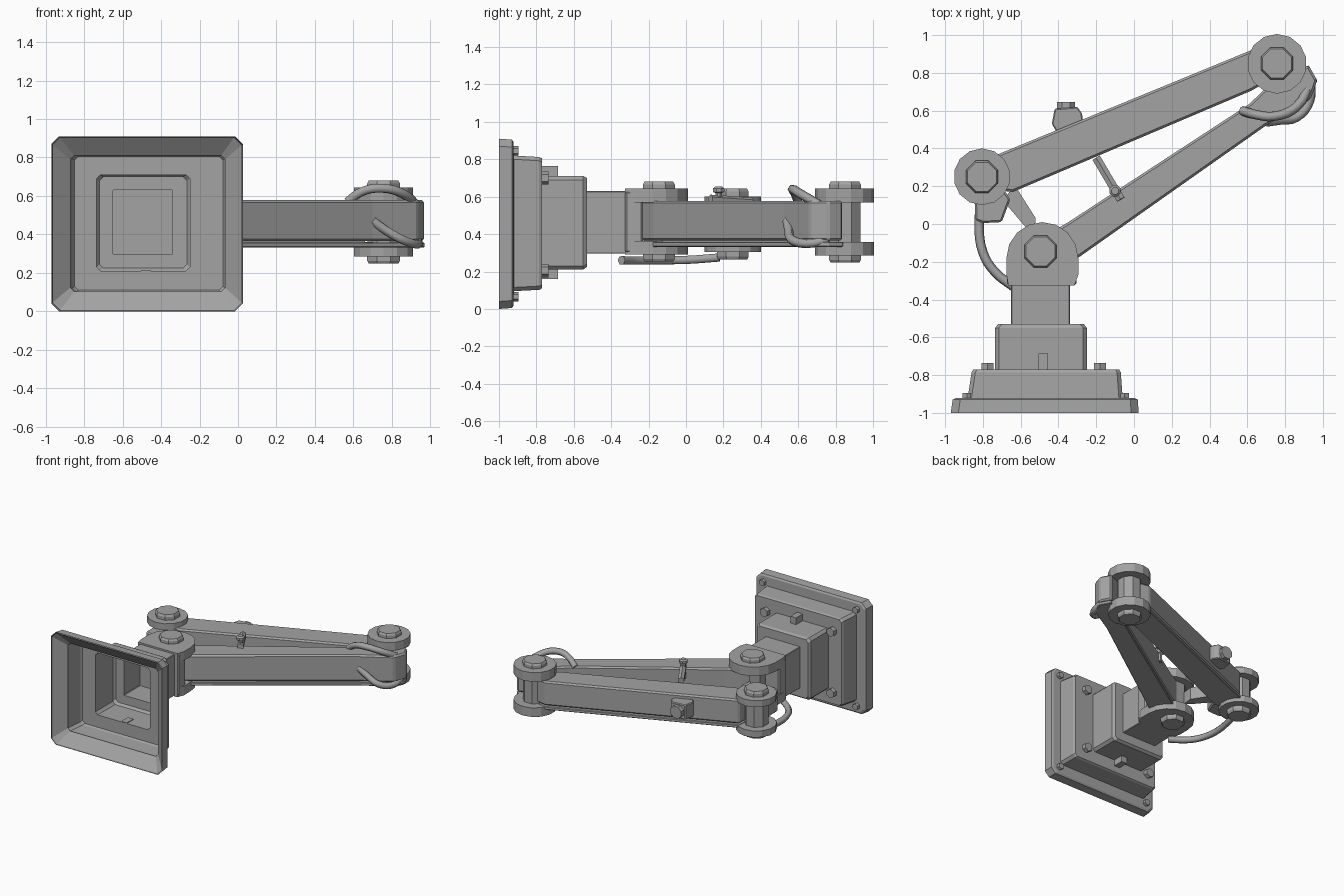
import bpy, bmesh
from math import cos, sin, pi
from mathutils import Vector

if "Cube" in bpy.data.objects:
    bpy.data.objects.remove(bpy.data.objects["Cube"])

grey = bpy.data.materials.new("dark_grey")
grey.diffuse_color = (.37, .37, .37, 1)
grey.use_nodes = True
grey.node_tree.nodes["Principled BSDF"].inputs["Base Color"].default_value = grey.diffuse_color


def link(name, data):
    ob = bpy.data.objects.new(name, data)
    data.materials.append(grey)
    bpy.context.collection.objects.link(ob)
    return ob


def loft(name, rings, bevel=0.0, cap_start=True, cap_end=True):
    """Join rings of equal point count into a skin."""
    bm = bmesh.new()
    loops = [[bm.verts.new(p) for p in r] for r in rings]
    n = len(loops[0])
    for a, b in zip(loops, loops[1:]):
        for i in range(n):
            j = (i + 1) % n
            bm.faces.new((a[i], a[j], b[j], b[i]))
    if cap_start:
        bm.faces.new(loops[0])
    if cap_end:
        bm.faces.new(loops[-1])
    bmesh.ops.recalc_face_normals(bm, faces=bm.faces)
    me = bpy.data.meshes.new(name)
    bm.to_mesh(me)
    bm.free()
    ob = link(name, me)
    if bevel:
        m = ob.modifiers.new("edge_bevel", 'BEVEL')
        m.width, m.segments = bevel, 1
        m.limit_method = 'ANGLE'
    return ob


def prism(name, pts, z0, z1, bevel=0.0):
    return loft(name, [[(x, y, z) for x, y in pts] for z in (z0, z1)], bevel)


def circle(x, y, r, n, phase=0.5):
    return [(x + r * cos(2 * pi * (i + phase) / n),
             y + r * sin(2 * pi * (i + phase) / n)) for i in range(n)]


def stack(name, x, y, steps, n):
    """Turned part about z; steps are (radius, z)."""
    return loft(name, [[(px, py, z) for px, py in circle(x, y, r, n)] for r, z in steps])


def box(name, lo, hi, bevel=0.0):
    return prism(name, [(lo[0], lo[1]), (hi[0], lo[1]), (hi[0], hi[1]), (lo[0], hi[1])],
                 lo[2], hi[2], bevel)


def rod(name, a, b, r, n=6):
    """Straight round bar between two points."""
    a, b = Vector(a), Vector(b)
    q = (b - a).to_track_quat('Z', 'Y')
    ring = [q @ Vector((x, y, 0)) for x, y in circle(0, 0, r, n)]
    return loft(name, [[p + a for p in ring], [p + b for p in ring]])


def cable(name, pts, r):
    cu = bpy.data.curves.new(name, 'CURVE')
    cu.dimensions = '3D'
    cu.bevel_depth, cu.bevel_resolution, cu.resolution_u = r, 1, 4
    cu.use_fill_caps = True
    sp = cu.splines.new('BEZIER')
    sp.bezier_points.add(len(pts) - 1)
    for bp, p in zip(sp.bezier_points, pts):
        bp.co = p
        bp.handle_left_type = bp.handle_right_type = 'AUTO'
    return link(name, cu)


# Stepped base: one hollow skin, open towards the front
def square_ring(y, x0, x1, z0, z1, c):
    return [(x, y, z) for x, z in
            ((x0 + c, z0), (x1 - c, z0), (x1, z0 + c), (x1, z1 - c),
             (x1 - c, z1), (x0 + c, z1), (x0, z1 - c), (x0, z0 + c))]


loft("stepped_base", [square_ring(*r) for r in (
    (-1.0, -.97, .025, 0, .91, .04),
    (-.93, -.96, .02, .005, .905, .04),
    (-.922, -.945, .005, .018, .892, .035),
    (-.92, -.88, -.06, .095, .82, .02),
    (-.785, -.86, -.07, .102, .812, .02),
    (-.77, -.85, -.078, .11, .805, .02),
    (-.77, -.735, -.25, .21, .71, .02),
    (-.55, -.735, -.25, .21, .71, .02),
    (-.53, -.72, -.265, .225, .70, .02),
    (-.53, -.65, -.34, .295, .63, .004),
    (-.315, -.65, -.34, .295, .63, .004))], cap_start=False)
# Sloping inside of the plate rim
loft("plate_inner_slope", [square_ring(-1, -.965, .02, .005, .905, .04),
                           square_ring(-.925, -.872, -.068, .103, .81, .02)],
     cap_start=False, cap_end=False)

# Base bolts and clips
for x in (-.885, -.05):
    for z in (.065, .845):
        rod("plate_bolt", (x, -.923, z), (x, -.895, z), .026)
for x in (-.775, -.18):
    for z in (.205, .70):
        rod("step_bolt", (x, -.769, z), (x, -.735, z), .036)
for z in (.16, .71):
    box("base_clip", (-.505, -.769, z), (-.455, -.685, z + .055))

# Shoulder yoke: D-shaped cheeks on a solid heel
arc = [(-.485 + .19 * cos(pi * i / 8), -.18 + .19 * sin(pi * i / 8)) for i in range(9)]
dee = [(-.675, -.27), (-.665, -.325), (-.315, -.325), (-.295, -.27)] + arc
for z in (.29, .57):
    prism("shoulder_cheek", dee, z, z + .073)
box("shoulder_heel", (-.672, -.325, .30), (-.305, -.23, .63), .01)

# Joint hardware: cores and bolts
joints = {"shoulder": (-.495, -.145, .10, .29, .643, .037),
          "elbow": (.757, .85, .09, .285, .643, .037),
          "wrist": (-.805, .25, .09, .305, .602, .042)}
for name, (x, y, core, z0, z1, h) in joints.items():
    stack(name + "_core", x, y, [(core, z0 + .03), (core, z1 - .03)], 8)
    stack(name + "_top_bolt", x, y, [(.092, z1 - .01), (.092, z1 + h * .6), (.083, z1 + h)], 8)
    stack(name + "_bottom_bolt", x, y, [(.083, z0 - h), (.092, z0 - h * .6), (.092, z0 + .01)], 8)
for z in (.285, .57):
    stack("elbow_disc", .757, .848, [(.158, z), (.158, z + .073)], 14)
for z in (.305, .55):
    stack("wrist_disc", -.805, .25, [(.15, z), (.15, z + .052)], 14)

# Lower arm: shaped channel with a lip along the underside
lower = [(-.47, -.06), (-.355, .005), (.61, .635), (.74, .76), (.925, .84), (.97, .76),
         (.935, .66), (.70, .522), (-.29, -.175), (-.42, -.24)]
prism("lower_arm", lower, .365, .578, .012)
prism("lower_arm_lip", lower, .332, .358, .004)
prism("lower_arm_web", [(-.35, -.08), (.62, .58), (.66, .55), (-.31, -.13)], .35, .37)

# Upper arm between elbow and wrist
upper = [(-.73, .365), (.62, .92), (.72, .90), (.70, .75), (.62, .705), (-.64, .17), (-.74, .18)]
prism("upper_arm", upper, .368, .563, .012)
prism("upper_arm_lip", upper, .335, .36, .004)
prism("upper_arm_web", [(-.65, .29), (.6, .83), (.62, .79), (-.63, .25)], .35, .37)

# Wrist bracket and link back to the shoulder
prism("wrist_bracket", [(-.845, .16), (-.84, .02), (-.80, .005), (-.70, .01), (-.655, .13),
                        (-.70, .2), (-.82, .2)], .37, .55, .01)
prism("wrist_link", [(-.66, .17), (-.615, .18), (-.52, .03), (-.53, -.06), (-.58, -.01), (-.69, .12)],
      .40, .50)

# Knob box on the outer side of the upper arm
prism("arm_box", [(-.435, .53), (-.42, .61), (-.30, .62), (-.275, .585), (-.27, .53), (-.40, .47)],
      .41, .53, .006)
rod("arm_box_knob", (-.36, .60, .47), (-.36, .645, .47), .052, 8)

# Lever between the arms
rod("lever_bar", (-.20, .35, .57), (-.07, .13, .585), .026)
stack("lever_post", -.10, .175, [(.02, .50), (.02, .62), (.032, .625), (.032, .645), (.02, .655)], 8)

# Cables at the wrist and elbow
cable("wrist_cable", [(-.80, .18, .275), (-.82, .0, .262), (-.80, -.15, .26),
                      (-.74, -.25, .258), (-.62, -.345, .26)], .025)
cable("elbow_cable_top", [(.57, .60, .57), (.64, .58, .62), (.74, .57, .64),
                          (.86, .62, .61), (.94, .76, .53)], .025)
cable("elbow_cable_bottom", [(.70, .54, .47), (.77, .55, .42), (.86, .565, .37),
                             (.93, .65, .35), (.935, .76, .37)], .025)
